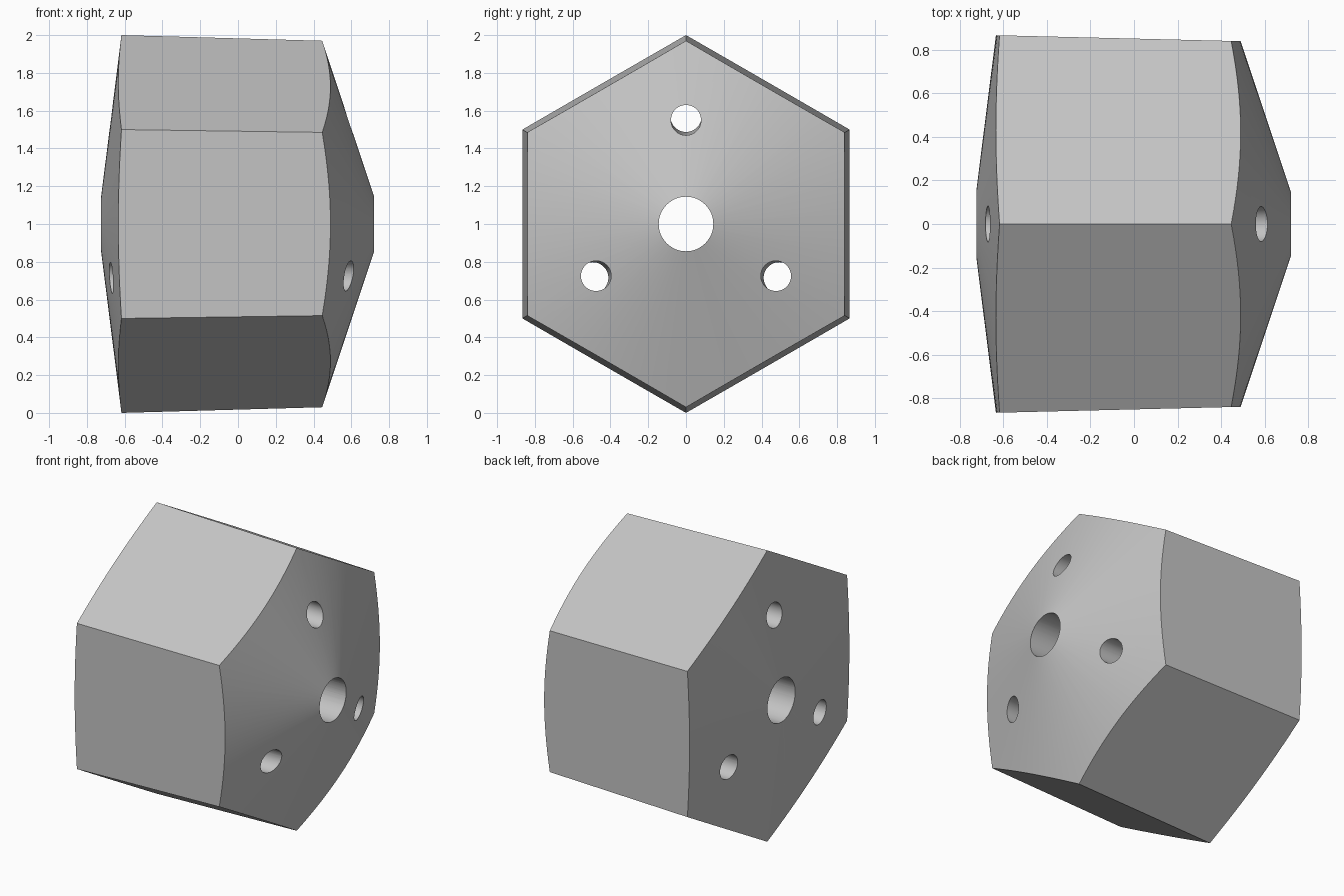
import bpy, bmesh, math
from mathutils import Matrix, Vector

cube = bpy.data.objects.get("Cube")
if cube:
    bpy.data.objects.remove(cube, do_unlink=True)

grey = bpy.data.materials.new("plain grey")
grey.use_nodes = True
colour = (0.55, 0.55, 0.55, 1)
grey.diffuse_color = colour
grey.node_tree.nodes["Principled BSDF"].inputs["Base Color"].default_value = colour


def taper(x):
    """Everything narrows slightly towards +x."""
    return 1 - 0.0282 * (x + 0.617)


def lathe(name, profile, sides, offset=(0, 0), tapered=True):
    """Turn (x, radius) points about the x axis, then shift in y and z."""
    bm = bmesh.new()
    verts = [bm.verts.new((x, 0, r)) for x, r in profile]
    edges = [bm.edges.new(pair) for pair in zip(verts, verts[1:])]
    bmesh.ops.spin(bm, geom=verts + edges, cent=(0, 0, 0), axis=(1, 0, 0),
                   angle=math.tau, steps=sides)
    bmesh.ops.remove_doubles(bm, verts=bm.verts[:], dist=1e-4)
    bmesh.ops.recalc_face_normals(bm, faces=bm.faces[:])
    for v in bm.verts:
        v.co += Vector((0, *offset))
        if tapered:
            v.co.yz = v.co.yz * taper(v.co.x)
    bm.transform(Matrix.Translation((0, 0, 1)))
    mesh = bpy.data.meshes.new(name)
    bm.to_mesh(mesh)
    bm.free()
    mesh.materials.append(grey)
    obj = bpy.data.objects.new(name, mesh)
    bpy.context.collection.objects.link(obj)
    return obj


def rod(name, radius, sides, offset=(0, 0)):
    return lathe(name, [(-1, 0), (-1, radius), (1, radius), (1, 0)], sides, offset)


def combine(target, tool, operation):
    """Apply a boolean and discard the helper."""
    tool.hide_render = True
    mod = target.modifiers.new(operation.lower(), "BOOLEAN")
    mod.operation = operation
    mod.solver = "EXACT"
    mod.object = tool
    bpy.context.view_layer.objects.active = target
    bpy.ops.object.modifier_apply(modifier=mod.name)
    bpy.data.objects.remove(tool, do_unlink=True)


# Hexagonal body with a shallow cone on the left end and a steep one on the right
body = rod("hexagonal_body", 1, 6)
reach = 1.3
cones = lathe("cone_ends", [(-0.743, 0), (-0.743 + 0.126 * reach, reach),
                            (0.769 - 0.333 * reach, reach), (0.769, 0)],
              96, tapered=False)
combine(body, cones, "INTERSECT")

# Central bore and three surrounding holes
combine(body, rod("centre_bore", 0.15, 64), "DIFFERENCE")
for i in range(3):
    a = i * math.tau / 3
    place = (0.569 * math.sin(a), 0.569 * math.cos(a))
    combine(body, rod("side_bore", 0.0825, 48, place), "DIFFERENCE")

# Smooth cones and bores, crisp edges
bpy.ops.object.select_all(action="DESELECT")
body.select_set(True)
bpy.context.view_layer.objects.active = body
bpy.ops.object.shade_smooth_by_angle(angle=math.radians(30))
